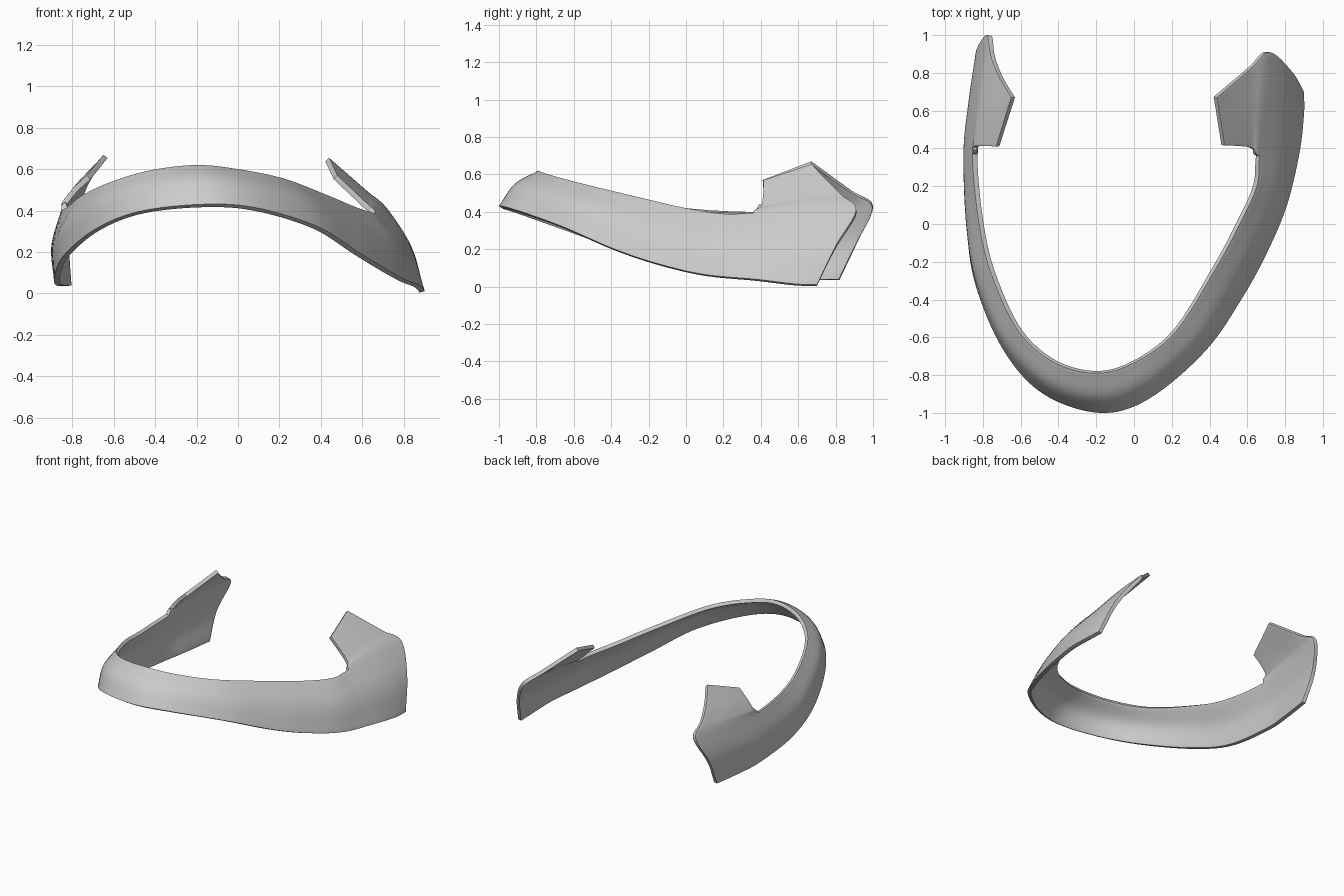
import bpy, bmesh
from mathutils import Vector

if "Cube" in bpy.data.objects:
    bpy.data.objects.remove(bpy.data.objects["Cube"])

# Band upper and lower edges at matching stations, right end to left end
UPPER = [(.72, .91, .41), (.70, .66, .41), (.665, .36, .395), (.65, .20, .39),
         (.56, 0, .42), (.43, -.24, .475), (.22, -.57, .555), (0, -.735, .60),
         (-.20, -.79, .62), (-.42, -.735, .595), (-.61, -.57, .54),
         (-.75, -.28, .475), (-.82, 0, .42), (-.855, .37, .40),
         (-.83, .68, .42), (-.78, 1, .43)]
LOWER = [(.90, .70, .01), (.90, .58, .015), (.875, .37, .04), (.81, .10, .065),
         (.71, -.14, .12), (.58, -.38, .20), (.38, -.67, .325), (.08, -.925, .415),
         (-.18, -1, .43), (-.48, -.90, .395), (-.69, -.67, .31),
         (-.84, -.32, .185), (-.885, 0, .09), (-.885, .38, .045),
         (-.86, .60, .035), (-.83, .82, .035)]
# Upright tabs: the two top corners (notch side, end side)
TAB_R = (.48, .415, .57), (.44, .67, .655)
TAB_L = (-.73, .41, .57), (-.65, .67, .67)
N_ALONG, N_ACROSS, BULGE = 8, 6, .032


def smooth_path(points, n):
    """Catmull-Rom curve through the points, n samples per span."""
    p = [Vector(q) for q in points]
    p = [2 * p[0] - p[1]] + p + [2 * p[-1] - p[-2]]
    out = []
    for i in range(1, len(p) - 2):
        a, b, c, d = p[i - 1:i + 3]
        for k in range(n):
            t = k / n
            out.append(.5 * (2 * b + (c - a) * t + (2 * a - 5 * b + 4 * c - d) * t * t
                             + (3 * b - a - 3 * c + d) * t ** 3))
    return out + [p[-2]]


def columns(*rows):
    return list(zip(*[smooth_path(row, N_ALONG) for row in rows]))


def tab_columns(corners, base, bow):
    """Three stations from notch to end; the notch column gets a fillet."""
    a, c = (Vector(q) for q in corners)
    tops = [a, (a + c) / 2, c]
    rows = [tops, [], []]
    for k, (top, low) in enumerate(zip(tops, base)):
        low = Vector(low)
        for r in (1, 2):
            q = top.lerp(low, (.4 if k == 0 else 1 / 3) * r)
            q += Vector((bow, .02 + .01 * (r - 1) if k == 0 else 0, 0))
            rows[r].append(q)
    return columns(*rows)


# Convex middle row, pushed outward along the local surface normal
middle = []
for i, (u, l) in enumerate(zip(UPPER, LOWER)):
    lo, hi = max(i - 1, 0), min(i + 1, len(UPPER) - 1)
    along = Vector(UPPER[hi]) + Vector(LOWER[hi]) - Vector(UPPER[lo]) - Vector(LOWER[lo])
    across = Vector(u) - Vector(l)
    normal = across.cross(along).normalized()
    if normal.dot(Vector((l[0], l[1], .3))) < 0:
        normal.negate()
    middle.append((Vector(u) + Vector(l)) / 2 + normal * BULGE)

band = columns(UPPER, middle, LOWER)
right = tab_columns(TAB_R, UPPER[2::-1], 0)[::-1]
left = tab_columns(TAB_L, UPPER[-3:], -.022)
last = len(band) - len(left)

# Skin the band and both tabs as one sheet
bm = bmesh.new()
grid = []
for i, col in enumerate(band):
    tab = right[i] if i < len(right) else left[i - last] if i >= last else ()
    verts = [bm.verts.new(q) for q in smooth_path(list(tab) + list(col), N_ACROSS)]
    split = 3 * N_ACROSS if tab else 0
    grid.append((verts[:split + 1], verts[split:]))


def bridge(a, b):
    for j in range(len(a) - 1):
        bm.faces.new((a[j], b[j], b[j + 1], a[j + 1]))


for (ta, ba), (tb, bb) in zip(grid, grid[1:]):
    bridge(ba, bb)
    if len(ta) > 1 and len(tb) > 1:
        bridge(ta, tb)

mesh = bpy.data.meshes.new("curved_band")
bm.to_mesh(mesh)
bm.free()
obj = bpy.data.objects.new("curved_band", mesh)
bpy.context.collection.objects.link(obj)

# Shell thickness (inward) and softened rim
sol = obj.modifiers.new("thickness", 'SOLIDIFY')
sol.thickness = .026
sol.offset = -1
bev = obj.modifiers.new("rim", 'BEVEL')
bev.width = .008
bev.segments = 3
bev.limit_method = 'ANGLE'
bev.angle_limit = .9

bpy.context.view_layer.objects.active = obj
obj.select_set(True)
bpy.ops.object.shade_smooth_by_angle(angle=.8)
